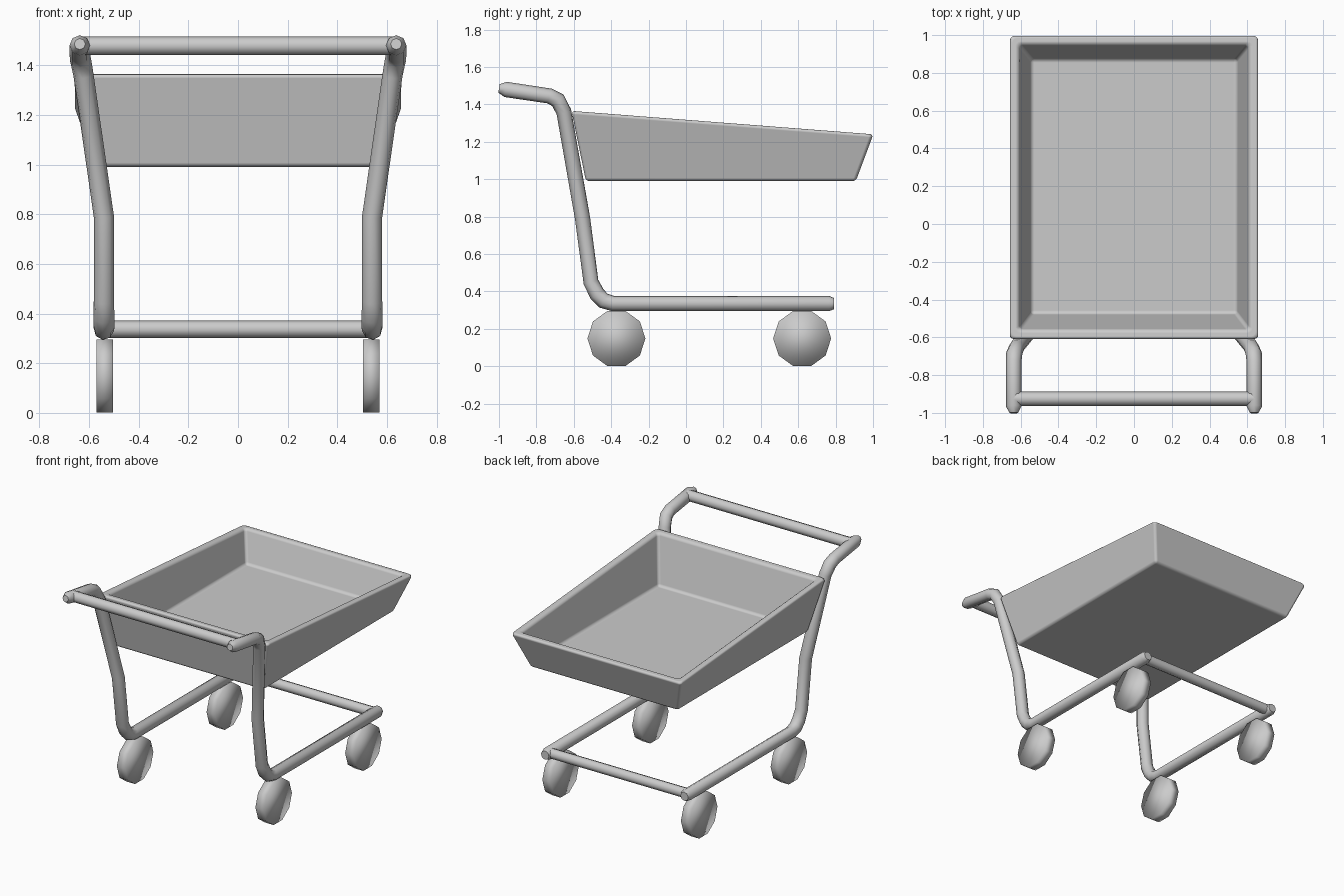
import bpy, bmesh, math
from mathutils import Matrix

if "Cube" in bpy.data.objects:
    bpy.data.objects.remove(bpy.data.objects["Cube"])


def tube(name, points, radius):
    """Eight-sided smooth tube; each point is (x, y, z, radius factor)."""
    cu = bpy.data.curves.new(name, 'CURVE')
    cu.dimensions = '3D'
    cu.bevel_depth = radius
    cu.bevel_resolution = 2
    cu.use_fill_caps = True
    sp = cu.splines.new('POLY')
    sp.points.add(len(points) - 1)
    for p, (x, y, z, r) in zip(sp.points, points):
        p.co = (x, y, z, 1)
        p.radius = r
    sp.use_smooth = True
    ob = bpy.data.objects.new(name, cu)
    bpy.context.collection.objects.link(ob)
    return ob


def mesh_object(name, bm):
    bmesh.ops.recalc_face_normals(bm, faces=bm.faces)
    for f in bm.faces:
        f.smooth = True
    me = bpy.data.meshes.new(name)
    bm.to_mesh(me)
    bm.free()
    ob = bpy.data.objects.new(name, me)
    bpy.context.collection.objects.link(ob)
    return ob


# Side frames: handle end, bend, upright, bend, lower rail
side_path = [
    (0.637, -1.0, 1.485, 0.55), (0.637, -0.965, 1.48, 1),
    (0.637, -0.73, 1.445, 1), (0.634, -0.685, 1.422, 1.05),
    (0.622, -0.653, 1.36, 1), (0.54, -0.553, 0.79, 1),
    (0.54, -0.508, 0.45, 1), (0.54, -0.475, 0.385, 1.05),
    (0.54, -0.44, 0.35, 1.05), (0.54, -0.39, 0.335, 1),
    (0.54, 0.765, 0.335, 1), (0.54, 0.79, 0.335, 0.75),
]
for label, s in (("left", -1), ("right", 1)):
    tube(label + "_side_frame", [(s * x, y, z, r) for x, y, z, r in side_path], 0.041)

# Cross bars
tube("handle_bar", [(-0.637, -0.925, 1.478, 1), (0.637, -0.925, 1.478, 1)], 0.038)
tube("lower_cross_bar", [(-0.54, 0.745, 0.337, 1), (0.54, 0.745, 0.337, 1)], 0.035)

# Wheels: ten-sided discs
for s in (-1, 1):
    for y, end in ((-0.372, "front"), (0.621, "back")):
        bm = bmesh.new()
        bmesh.ops.create_cone(bm, cap_ends=True, segments=10, radius1=0.155,
                              radius2=0.155, depth=0.066)
        # put vertices on the fore-aft axis, flats at top and bottom
        bmesh.ops.rotate(bm, matrix=Matrix.Rotation(math.pi / 2, 3, 'Z'), verts=bm.verts)
        bmesh.ops.rotate(bm, matrix=Matrix.Rotation(math.pi / 2, 3, 'Y'), verts=bm.verts)
        a = max(bm.verts, key=lambda v: v.co.y)
        if a.co.y < 0.154:
            bmesh.ops.rotate(bm, matrix=Matrix.Rotation(math.pi / 10, 3, 'X'), verts=bm.verts)
        bmesh.ops.translate(bm, vec=(s * 0.537, y, 0.1485), verts=bm.verts)
        mesh_object(("left_" if s < 0 else "right_") + end + "_wheel", bm)

# Basket: open tray with sloping walls; each ring is half width, y and z at both ends
rings = [
    (0.572, -0.535, 0.99, 0.908, 0.99),
    (0.662, -0.612, 1.365, 1.002, 1.24),
    (0.610, -0.560, 1.361, 0.950, 1.244),
    (0.545, -0.475, 1.035, 0.872, 1.035),
]
bm = bmesh.new()
loops = [[bm.verts.new(c) for c in ((-w, y0, z0), (w, y0, z0), (w, y1, z1), (-w, y1, z1))]
         for w, y0, z0, y1, z1 in rings]
for a, b in zip(loops, loops[1:]):
    for i in range(4):
        j = (i + 1) % 4
        bm.faces.new((a[i], a[j], b[j], b[i]))
bm.faces.new(loops[0])
bm.faces.new(loops[-1])
basket = mesh_object("basket", bm)
bev = basket.modifiers.new("rounded_edges", 'BEVEL')
bev.width = 0.018
bev.segments = 3
bev.limit_method = 'NONE'
bev.harden_normals = True
